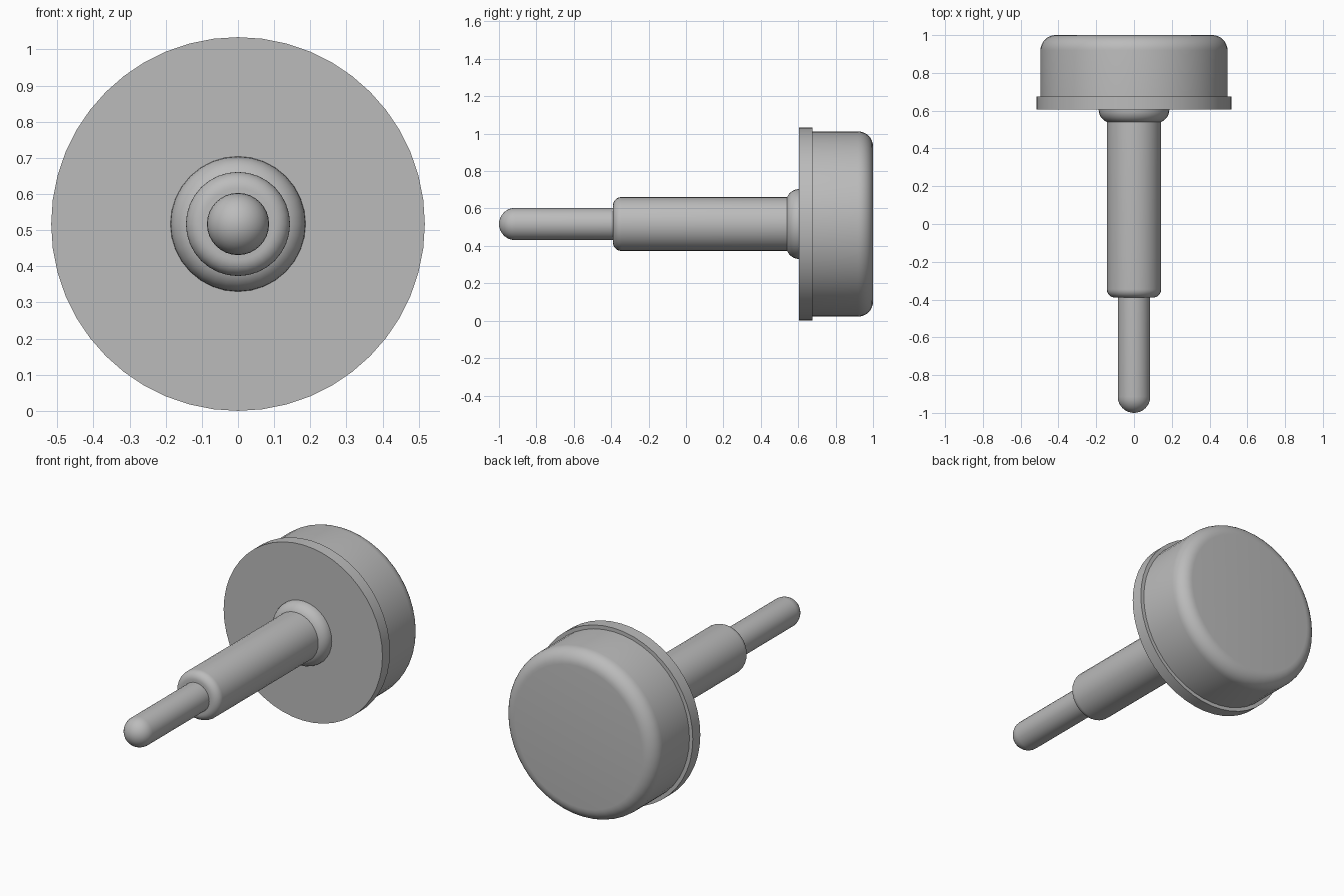
import bpy, bmesh
from math import sin, cos, pi, radians

if "Cube" in bpy.data.objects:
    bpy.data.objects.remove(bpy.data.objects["Cube"])

AXIS_Z = 0.517   # height of the shared turning axis

grey = bpy.data.materials.new("mid_grey")
grey.use_nodes = True
colour = (0.5, 0.5, 0.5, 1)
grey.diffuse_color = colour
grey.node_tree.nodes["Principled BSDF"].inputs["Base Color"].default_value = colour


def rounded(radius, y, fillet, side, steps=8):
    """Quarter-round from the outer wall to the end face (side -1 front, 1 back)."""
    return [(radius - fillet + fillet * cos(a), y + side * fillet * (sin(a) - 1))
            for a in (pi / 2 * i / steps for i in range(steps + 1))]


def lathe(name, profile, segments):
    """Turn a (radius, y) profile about the y axis and close its ends."""
    bm = bmesh.new()
    rings = []
    for r, y in profile:
        if r < 1e-4:
            rings.append([bm.verts.new((0, y, 0))])
        else:
            rings.append([bm.verts.new((r * sin(2 * pi * i / segments), y,
                                        r * cos(2 * pi * i / segments)))
                          for i in range(segments)])
    for a, b in zip(rings, rings[1:]):
        for i in range(segments):
            j = (i + 1) % segments
            quad = [a[i % len(a)], a[j % len(a)], b[j % len(b)], b[i % len(b)]]
            bm.faces.new(list(dict.fromkeys(quad)))
    for ring in (rings[0], rings[-1]):
        if len(ring) > 1:
            bm.faces.new(ring)
    bmesh.ops.recalc_face_normals(bm, faces=bm.faces)
    mesh = bpy.data.meshes.new(name)
    bm.to_mesh(mesh)
    bm.free()
    mesh.materials.append(grey)
    obj = bpy.data.objects.new(name, mesh)
    obj.location.z = AXIS_Z
    bpy.context.collection.objects.link(obj)
    bpy.ops.object.select_all(action='DESELECT')
    obj.select_set(True)
    bpy.context.view_layer.objects.active = obj
    bpy.ops.object.shade_smooth_by_angle(angle=radians(30))


# Head: thin flange with a rounded drum behind it
lathe("flange", [(0.517, 0.605), (0.517, 0.675)], 48)
lathe("drum", [(0.495, 0.64)] + rounded(0.495, 1.0, 0.08, 1), 48)

# Rounded collar where the shaft meets the flange
lathe("collar", [(0.187, 0.62)] + rounded(0.187, 0.535, 0.07, -1), 32)

# Stepped shaft ending in a round-nosed pin
lathe("shaft", [(0.144, 0.62)] + rounded(0.144, -0.39, 0.045, -1), 32)
lathe("pin", [(0.086, -0.3)] + rounded(0.086, -1.0, 0.086, -1), 32)
